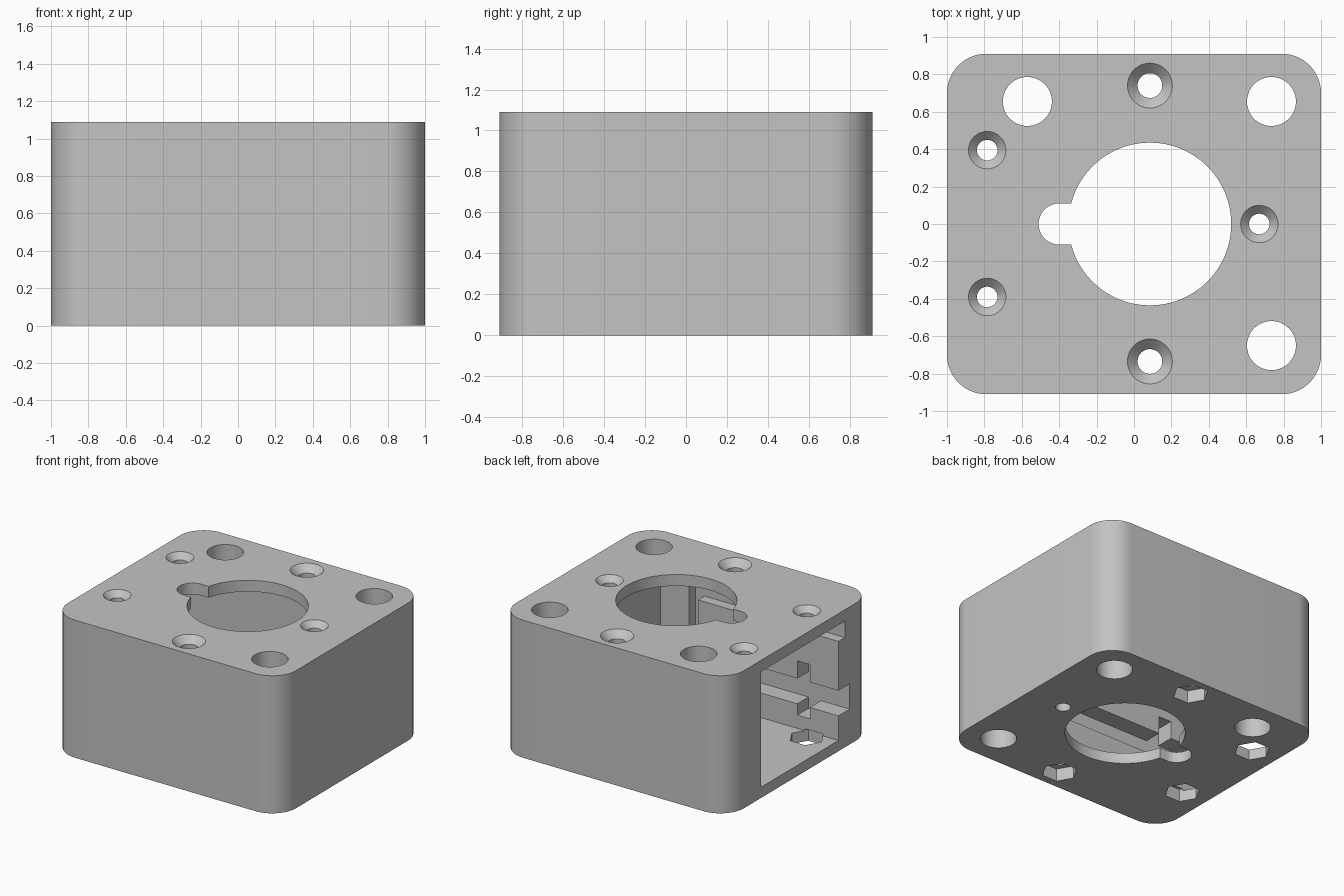
import bpy, bmesh
from math import pi, cos, sin

cube = bpy.data.objects.get("Cube")
if cube:
    bpy.data.objects.remove(cube, do_unlink=True)

W, D, H = 2.0, 1.82, 1.09          # outer size
FLOOR, CEIL = 0.085, 1.0           # inner floor and ceiling heights
WALL = -0.48                       # inner face of the keyed side wall

grey = bpy.data.materials.new("plain grey")
grey.use_nodes = True
colour = (0.55, 0.55, 0.55, 1)
grey.diffuse_color = colour
grey.node_tree.nodes["Principled BSDF"].inputs["Base Color"].default_value = colour


def to_object(bm, name):
    bmesh.ops.recalc_face_normals(bm, faces=bm.faces)
    mesh = bpy.data.meshes.new(name)
    bm.to_mesh(mesh)
    bm.free()
    mesh.materials.append(grey)
    obj = bpy.data.objects.new(name, mesh)
    bpy.context.collection.objects.link(obj)
    return obj


def box(name, x0, x1, y0, y1, z0, z1):
    bm = bmesh.new()
    bmesh.ops.create_cube(bm, size=1)
    for v in bm.verts:
        v.co = (x1 if v.co.x > 0 else x0, y1 if v.co.y > 0 else y0, z1 if v.co.z > 0 else z0)
    return to_object(bm, name)


def turned(name, x, y, rings, sides=64):
    """Round or polygonal plug from (radius, height) rings, bottom to top."""
    bm = bmesh.new()
    loops = [[bm.verts.new((x + r * cos(2 * pi * i / sides), y + r * sin(2 * pi * i / sides), z))
              for i in range(sides)] for r, z in rings]
    for low, high in zip(loops, loops[1:]):
        for i in range(sides):
            j = (i + 1) % sides
            bm.faces.new((low[i], low[j], high[j], high[i]))
    bm.faces.new(loops[0][::-1])
    bm.faces.new(loops[-1])
    return to_object(bm, name)


def cut(target, cutter):
    mod = target.modifiers.new("cut", "BOOLEAN")
    mod.operation = "DIFFERENCE"
    mod.solver = "EXACT"
    mod.object = cutter
    bpy.context.view_layer.update()
    result = bpy.data.meshes.new_from_object(target.evaluated_get(bpy.context.evaluated_depsgraph_get()))
    target.modifiers.clear()
    target.data = result
    bpy.data.objects.remove(cutter, do_unlink=True)


# Block with rounded upright corners
housing = box("housing", -W / 2, W / 2, -D / 2, D / 2, 0, H)
bm = bmesh.new()
bm.from_mesh(housing.data)
upright = [e for e in bm.edges if abs(e.verts[0].co.z - e.verts[1].co.z) > 0.5]
bmesh.ops.bevel(bm, geom=upright, offset=0.21, segments=14, profile=0.5, affect="EDGES")
bm.to_mesh(housing.data)
bm.free()

# Main cavity, open on one end
cut(housing, box("cavity", -1.2, 0.56, WALL, 0.49, FLOOR, CEIL))

# Guide grooves in one side wall: x range, depth, z range
grooves = [
    (-1.2, 0.31, -0.56, 0.87, CEIL),     # upper slide
    (0.23, 0.31, -0.56, 0.4, CEIL),      # upright stop
    (-1.2, 0.31, -0.62, 0.28, 0.48),     # long channel
    (-0.75, -0.64, -0.62, 0.19, 0.62),   # cross slot
]
for x0, x1, y, z0, z1 in grooves:
    cut(housing, box("groove", x0, x1, y, WALL + 0.1, z0, z1))

# Keyhole opening through top and bottom plates
cut(housing, turned("bore", 0.085, 0, [(0.435, -0.1), (0.435, H + 0.1)], 96))
cut(housing, box("key_slot", -0.4, 0, -0.11, 0.11, -0.1, H + 0.1))
cut(housing, turned("key_end", -0.4, 0, [(0.11, -0.1), (0.11, H + 0.1)]))

# Plain corner holes
for x, y in [(-0.57, 0.655), (0.735, 0.655), (0.735, -0.65)]:
    cut(housing, turned("corner_hole", x, y, [(0.131, -0.1), (0.131, H + 0.1)]))

# Countersunk screw holes, most with a hexagonal nut pocket below
screws = [(0.085, 0.74, 0.066, 0.12, True), (0.085, -0.735, 0.066, 0.12, True),
          (-0.785, 0.395, 0.055, 0.1, True), (-0.785, -0.39, 0.055, 0.1, True),
          (0.67, 0, 0.055, 0.1, False)]
for x, y, r, head, nut in screws:
    slope = head - r
    cut(housing, turned("screw_hole", x, y, [(r, -0.1), (r, H - slope), (head + 0.02, H + 0.02)], 48))
    if nut:
        cut(housing, turned("nut_pocket", x, y, [(0.13, -0.1), (0.13, FLOOR + 0.015)], 6))

# Smooth curved walls, keep hard edges
bpy.ops.object.select_all(action="DESELECT")
housing.select_set(True)
bpy.context.view_layer.objects.active = housing
bpy.ops.object.shade_smooth_by_angle(angle=pi / 6)
